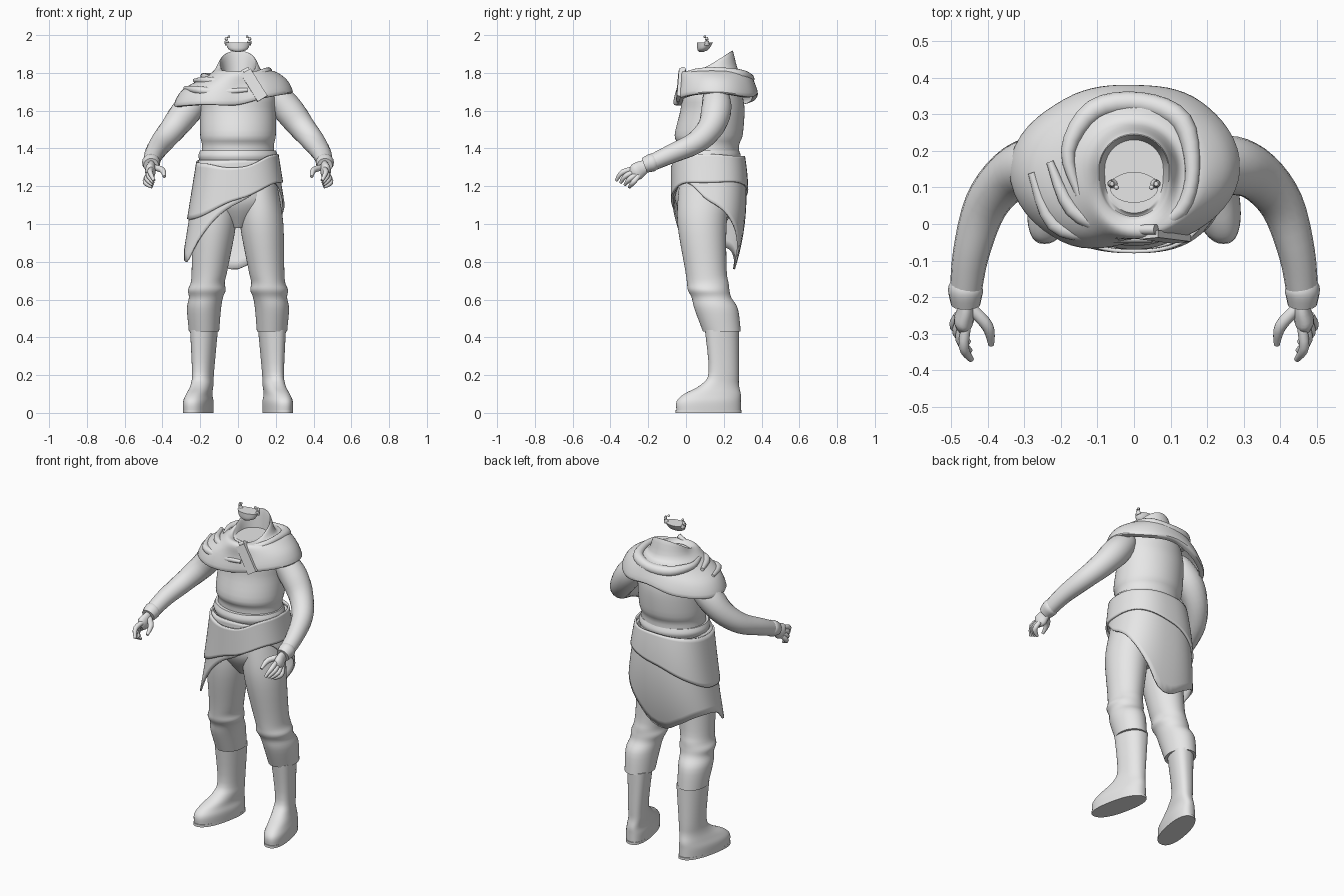
import bpy, bmesh
from math import sin, cos, tau, copysign
from mathutils import Vector

cube = bpy.data.objects.get("Cube")
if cube:
    bpy.data.objects.remove(cube, do_unlink=True)

grey = bpy.data.materials.new("plain_grey")
grey.use_nodes = True
grey.diffuse_color = (0.8, 0.8, 0.8, 1)
grey.node_tree.nodes["Principled BSDF"].inputs["Base Color"].default_value = grey.diffuse_color
SEGMENTS = 64
angles = [tau * i / SEGMENTS for i in range(SEGMENTS)]
parts = []


def finish(name, bm):
    bmesh.ops.recalc_face_normals(bm, faces=bm.faces)
    mesh = bpy.data.meshes.new(name)
    bm.to_mesh(mesh)
    bm.free()
    mesh.materials.append(grey)
    ob = bpy.data.objects.new(name, mesh)
    bpy.context.collection.objects.link(ob)
    parts.append(ob)
    return ob


def spline(a, b, c, d, t):
    return b + 0.5 * t * (c - a + t * (2 * a - 5 * b + 4 * c - d + t * (3 * (b - c) + d - a)))


def smooth_rows(rows, steps=4):
    """Interpolate a list of equal-length rows."""
    out = []
    last = len(rows) - 1
    for i in range(last):
        quad = [rows[max(0, min(last, i + k))] for k in (-1, 0, 1, 2)]
        for step in range(steps):
            out.append([spline(*values, step / steps) for values in zip(*quad)])
    return out + [list(rows[-1])]


def around(values, angle):
    """Periodic interpolation of evenly spaced values, from +x towards the back."""
    count = len(values)
    place = angle / tau * count
    i = int(place)
    return spline(*[values[(i + k) % count] for k in (-1, 0, 1, 2)], place - i)


def loft(name, rings, cap=(True, True)):
    bm = bmesh.new()
    loops = [[bm.verts.new(point) for point in ring] for ring in rings]
    count = len(rings[0])
    for low, high in zip(loops, loops[1:]):
        for i in range(count):
            j = (i + 1) % count
            bm.faces.new((low[i], low[j], high[j], high[i]))
    for closed, loop in zip(cap, (loops[0], loops[-1])):
        if closed:
            bm.faces.new(loop)
    return finish(name, bm)


def boxy(value, power):
    return copysign(abs(value) ** power, value)


def ellipse(z, x, y, width, depth, turn_out=0, power=1):
    ring = []
    for a in angles:
        offset = depth * boxy(sin(a), power)
        ring.append((x + width * boxy(cos(a), power) - turn_out * offset, y + offset, z))
    return ring


def body(name, rows):
    """Rows are height, centre y, half width, half depth."""
    loft(name, [ellipse(z, 0, y, width, depth) for z, y, width, depth in smooth_rows(rows)])


def tube(name, rows, sides=16, flat=1.0):
    """Rows are x, y, z, radius along the path."""
    rows = smooth_rows(rows)
    points = [Vector(row[:3]) for row in rows]
    rings = []
    for i, point in enumerate(points):
        ahead = (points[min(i + 1, len(points) - 1)] - points[max(i - 1, 0)]).normalized()
        across = ahead.cross(Vector((0, 0, 1))).normalized()
        up = across.cross(ahead)
        radius = rows[i][3]
        rings.append([point + across * cos(tau * k / sides) * radius * flat + up * sin(tau * k / sides) * radius
                      for k in range(sides)])
    loft(name, rings)


# Shirt, waistband and hips
body("shirt", [(1.3, .12, .2, .17), (1.41, .12, .19, .16), (1.47, .12, .2, .18), (1.6, .14, .2, .17),
               (1.68, .14, .2, .16), (1.75, .15, .17, .14), (1.79, .15, .1, .1)])
body("waistband", [(1.33, .11, .2, .17), (1.36, .11, .21, .18), (1.39, .11, .2, .17)])
body("hips", [(1.36, .11, .19, .17), (1.2, .11, .21, .17), (1.1, .11, .2, .16), (.98, .11, .05, .08)])


# Wrapped skirt in two layers, widening downwards
def skirt_layer(name, top, hem, grow):
    rings = []
    for k in range(13):
        ring = []
        for a in angles:
            high, low = around(top, a), around(hem, a)
            z = high + (low - high) * k / 12
            width = .2 + .16 * (1.4 - z) + grow
            front = -.07 - grow
            back = .32 - .4 * (z - 1.15) ** 2 + grow
            middle, depth = (front + back) / 2, (back - front) / 2
            ring.append((width * boxy(cos(a), .82), middle + depth * boxy(sin(a), .82), z))
        rings.append(ring)
    cloth = loft(name, rings, (False, False)).modifiers.new("thickness", "SOLIDIFY")
    cloth.thickness = .01
    cloth.offset = -1


skirt_layer("long_skirt", [1.34],
            [1.12, 1.06, .98, .88, .76, .81, .86, .88, .87, .8, .92, 1.03, 1.11, 1.18, 1.22, 1.2], 0)
skirt_layer("hip_wrap", [1.37, 1.36, 1.36, 1.35, 1.33, 1.32, 1.3, 1.36],
            [1.22, 1.22, 1.18, 1.1, 1.03, 1.04, 1.13, 1.21], .01)

# Cowl: each column runs from inside the neck over the rim and folded hood to the hem
hem_radius = [.29, .26, .23, .27, .34, .28, .2, .24]
hem_height = [1.7, 1.68, 1.69, 1.65, 1.63, 1.64, 1.64, 1.68]
columns = []
for a in angles:
    rim = .1 + .04 * max(0, -sin(a)) ** 2
    rim_z = 1.855 + .055 * sin(a)
    hem, hem_z = around(hem_radius, a), around(hem_height, a)
    ridge_z = 1.79 + .02 * cos(a)
    column = [(rim - .02, 1.8), (rim - .01, rim_z - .01), (rim, rim_z), (rim + .03, 1.81), (.19, ridge_z),
              (.75 * hem + .04, (hem_z + ridge_z) / 2 + .01), (hem, hem_z), (hem - .03, hem_z - .01)]
    columns.append([(r * cos(a), .15 + r * sin(a), z) for r, z in smooth_rows(column)])
loft("cowl", list(zip(*columns)), (True, False))

# Rolled hood edge and draped folds
tube("hood_roll", [(-.15, .08, 1.78, .01), (-.18, .2, 1.78, .02), (-.11, .31, 1.77, .03), (.02, .33, 1.77, .03),
                   (.13, .28, 1.79, .03), (.16, .15, 1.81, .02), (.13, .04, 1.8, .02), (.04, -.01, 1.77, .02)])
tube("upper_fold", [(-.23, .17, 1.76, .01), (-.17, .04, 1.76, .02), (-.06, -.01, 1.75, .02), (.06, -.02, 1.76, .01)])
tube("lower_fold", [(-.28, .14, 1.72, .01), (-.22, 0, 1.71, .02), (-.1, -.03, 1.7, .02), (.05, -.04, 1.71, .01)])

# Shoulder strap
bm = bmesh.new()
bmesh.ops.create_cube(bm, size=1)
strap = finish("shoulder_strap", bm)
strap.scale = (.06, .02, .17)
strap.location = (.085, -.035, 1.735)
strap.rotation_euler = (-.12, -.55, .1)
tube("strap_end", [(.015, -.015, 1.795, .014), (.06, -.015, 1.82, .014)])

# Floating face remnant
body("jaw_piece", [(1.91, .08, .01, .01), (1.925, .09, .05, .03), (1.96, .1, .066, .042)])


def between(start, end, t):
    return tuple(Vector(start).lerp(Vector(end), t))


for s, side in ((1, "left"), (-1, "right")):
    def limb(name, rows, flat=1.0):
        tube(side + "_" + name, [(s * x, *rest) for x, *rest in rows], flat=flat)

    def standing(name, rows, turn_out=0, power=1):
        """Rows are height, centre x, centre y, half width, half depth."""
        loft(side + "_" + name, [ellipse(z, s * x, y, width, depth, s * turn_out, power)
                                 for z, x, y, width, depth in smooth_rows(rows)])

    # Face prongs
    limb("jaw_prong", [(.055, .11, 1.95, .014), (.063, .11, 1.97, .01), (.06, .11, 1.99, .006)])
    bm = bmesh.new()
    bmesh.ops.create_uvsphere(bm, u_segments=10, v_segments=6, radius=.007)
    finish(side + "_bead", bm).location = (s * .048, .1, 1.992)

    # Sleeve, cuff and hand
    limb("sleeve", [(.16, .16, 1.7, .05), (.2, .16, 1.68, .07), (.27, .16, 1.6, .08), (.34, .13, 1.51, .07),
                    (.405, .05, 1.43, .06), (.445, -.08, 1.37, .05), (.46, -.19, 1.32, .043)])
    limb("cuff", [(.457, -.16, 1.33, .04), (.46, -.18, 1.325, .048), (.46, -.22, 1.31, .04)])
    limb("palm", [(.46, -.2, 1.31, .03), (.46, -.235, 1.295, .04), (.465, -.265, 1.275, .045), (.465, -.29, 1.26, .025)], .6)
    for i, finger in enumerate(("index", "middle", "ring", "little")):
        limb(finger + "_finger", [between((.455, -.26, 1.295), (.48, -.25, 1.255), i / 3) + (.013,),
                                  between((.465, -.335, 1.275), (.49, -.28, 1.22), i / 3) + (.014,),
                                  between((.445, -.37, 1.23), (.455, -.3, 1.195), i / 3) + (.008,)])
    limb("thumb", [(.445, -.23, 1.3, .016), (.4, -.28, 1.285, .016), (.39, -.33, 1.25, .008)])

    # Trouser leg, boot and sole
    standing("trouser_leg", [(1.3, .1, .11, .09, .13), (1.17, .11, .1, .105, .14), (1, .125, .085, .115, .13),
                             (.76, .15, .105, .095, .11), (.69, .16, .115, .09, .11), (.65, .165, .12, .1, .11),
                             (.61, .17, .135, .09, .105), (.55, .18, .16, .09, .115), (.43, .18, .19, .08, .1)])
    standing("boot", [(.44, .18, .19, .07, .09), (.22, .185, .2, .055, .08), (.15, .19, .18, .055, .1),
                      (.1, .205, .14, .06, .15), (.06, .21, .12, .07, .17), (.01, .21, .12, .07, .17)], .2, .86)
    standing("sole", [(0, .21, .12, .07, .175), (.015, .21, .12, .07, .175)], .2, .86)

# Smooth shading with sharp creases
bpy.ops.object.select_all(action="DESELECT")
for ob in parts:
    ob.select_set(True)
bpy.context.view_layer.objects.active = parts[0]
bpy.ops.object.shade_smooth_by_angle(angle=.7)
